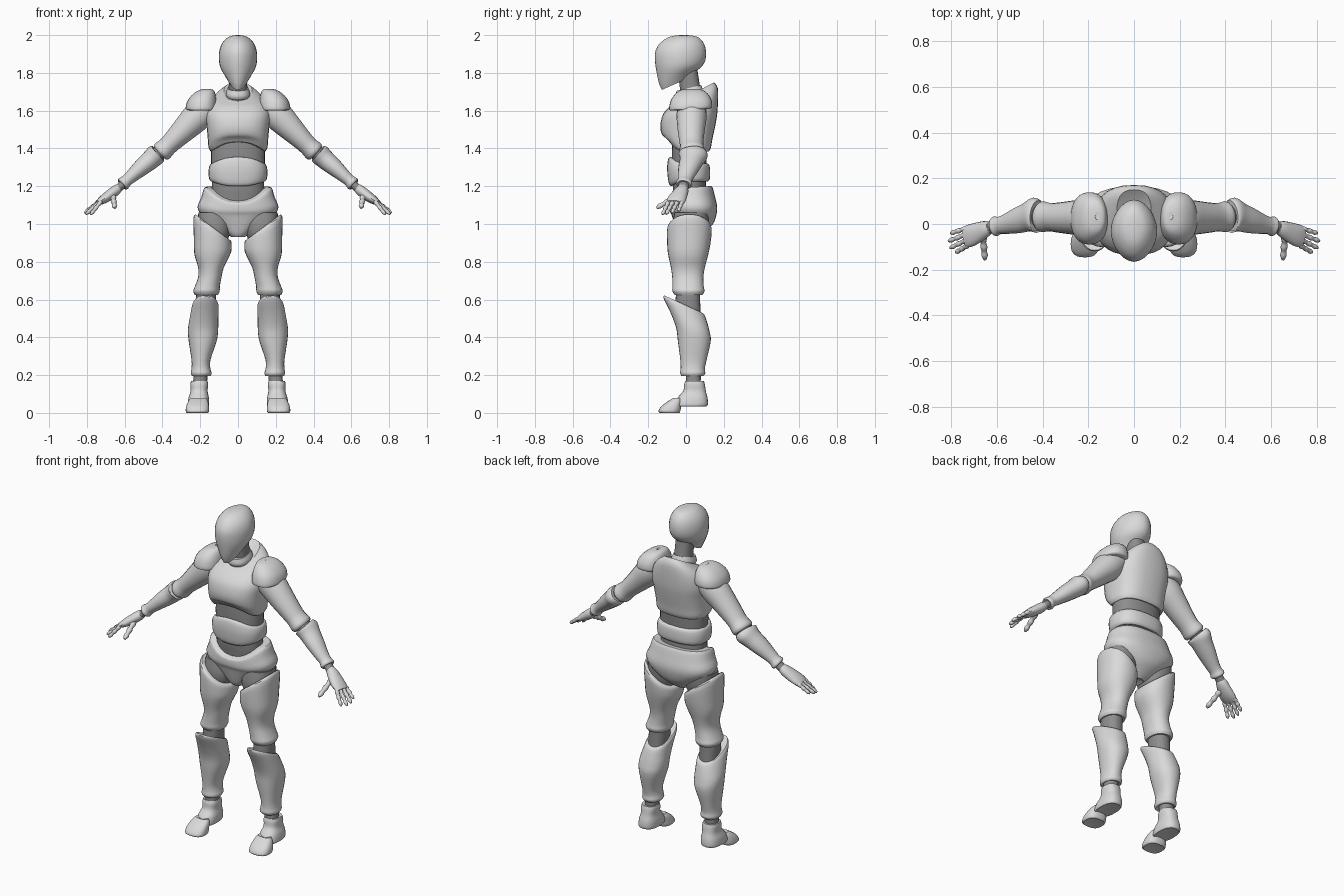
import bpy, bmesh, math
from mathutils import Vector


def material(name, v):
    m = bpy.data.materials.new(name)
    m.diffuse_color = (v, v, v, 1)
    return m


ARMOR = material("light_grey_armor", 0.7)
JOINT = material("dark_grey_joint", 0.27)


def smooth_rows(rows, steps=3):
    """Catmull-Rom interpolation of section rows."""
    n, out = len(rows), []
    for i in range(n - 1):
        a, b, c, d = (rows[max(i - 1, 0)], rows[i], rows[i + 1], rows[min(i + 2, n - 1)])
        for k in range(steps):
            t = k / steps
            out.append([0.5 * (2 * q + (r - p) * t + (2 * p - 5 * q + 4 * r - s) * t * t
                               + (3 * q - p - 3 * r + s) * t ** 3)
                        for p, q, r, s in zip(a, b, c, d)])
    return out + [list(rows[-1])]


def skin(name, shells, mat, mirror):
    """Skin lists of rings into closed, smooth shaded shells."""
    bm = bmesh.new()
    for rings, sink in shells:
        vr = [[bm.verts.new(p) for p in ring] for ring in rings]
        n = len(vr[0])
        for a, b in zip(vr, vr[1:]):
            for i in range(n):
                bm.faces.new((a[i], a[(i + 1) % n], b[(i + 1) % n], b[i]))
        mids = [sum(r, Vector()) / n for r in rings]
        for end, nxt in ((0, 1), (-1, -2)):
            inward = (mids[nxt] - mids[end]).normalized() * sink
            c = bm.verts.new(mids[end] + inward)
            for i in range(n):
                bm.faces.new((vr[end][i], vr[end][(i + 1) % n], c))
    bmesh.ops.recalc_face_normals(bm, faces=bm.faces)
    me = bpy.data.meshes.new(name)
    bm.to_mesh(me)
    bm.free()
    me.materials.append(mat)
    me.shade_smooth()
    me.set_sharp_from_angle(angle=math.radians(40))
    ob = bpy.data.objects.new(name, me)
    bpy.context.collection.objects.link(ob)
    if mirror:
        ob.modifiers.new("mirror", 'MIRROR').use_mirror_merge = False
    return ob


def stack(name, rows, mat=ARMOR, mirror=False, power=2.3, sides=28, sink=0.01):
    """Upright part. Row: z, centre x, half width, front y, back y,
    side tilt, depth tilt, front arch."""
    rings = []
    for z, cx, rx, yf, yb, tx, ty, arch in smooth_rows([tuple(r) + (0,) * (8 - len(r)) for r in rows]):
        ring = []
        for i in range(sides):
            a = math.tau * i / sides
            c, s = (math.copysign(abs(f) ** (2 / power), f) for f in (math.cos(a), math.sin(a)))
            ring.append(Vector((cx + rx * c, (yf + yb) / 2 + (yb - yf) / 2 * s,
                                z + tx * c + ty * s + arch * max(0, -s) ** 3)))
        rings.append(ring)
    return skin(name, [(rings, sink)], mat, mirror)


def tubes(name, paths, mat=ARMOR, sides=18, sink=0.0):
    """Mirrored limb parts. Row: x, y, z, depth radius, height radius."""
    shells = []
    for path in paths:
        rows = smooth_rows(path)
        pts = [Vector(r[:3]) for r in rows]
        rings = []
        for k, r in enumerate(rows):
            t = (pts[min(k + 1, len(pts) - 1)] - pts[max(k - 1, 0)]).normalized()
            ref = Vector((1, 0, 0)) if abs(t.y) > 0.7 else Vector((0, 1, 0))
            u = (ref - t * ref.dot(t)).normalized()
            v = t.cross(u)
            rings.append([pts[k] + u * r[3] * math.cos(math.tau * i / sides)
                          + v * r[4] * math.sin(math.tau * i / sides) for i in range(sides)])
        shells.append((rings, sink))
    return skin(name, shells, mat, True)


# Head with narrow jaw and keeled face
stack("head", [
    (1.745, 0, .042, -.128, .03, 0, .035), (1.775, 0, .062, -.143, .05, 0, .03),
    (1.825, 0, .092, -.158, .085, 0, .01), (1.87, 0, .101, -.165, .103),
    (1.915, 0, .099, -.162, .106), (1.955, 0, .085, -.14, .095),
    (1.985, 0, .058, -.10, .07), (1.997, 0, .03, -.06, .035), (2.0, 0, .004, -.02, 0)],
    power=1.85, sink=0)
# Neck and collar ring
stack("neck", [(1.62, 0, .06, -.02, .11), (1.70, 0, .05, -.03, .08), (1.82, 0, .048, -.045, .06)], JOINT)
stack("collar", [(1.672, 0, .058, -.045, .09, 0, .015), (1.69, 0, .065, -.055, .092, 0, .015),
                 (1.72, 0, .055, -.05, .08, 0, .015)])

# Torso core, chest, belly and hip plates
stack("torso_core", [(1.04, 0, .13, -.05, .11), (1.15, 0, .14, -.065, .115), (1.2, 0, .138, -.07, .105),
                     (1.36, 0, .143, -.075, .11), (1.5, 0, .14, -.07, .12)], JOINT)
stack("chest_plate", [
    (1.385, 0, .146, -.088, .122, 0, 0, .05), (1.405, 0, .156, -.105, .132, 0, 0, .05),
    (1.45, 0, .160, -.128, .14, 0, 0, .025), (1.52, 0, .166, -.136, .155),
    (1.58, 0, .172, -.122, .165), (1.64, 0, .155, -.088, .17, 0, .02),
    (1.68, 0, .115, -.06, .168, 0, .04), (1.70, 0, .075, -.045, .15, 0, .05)], power=2.6, sink=.03)
stack("belly_plate", [
    (1.225, 0, .142, -.08, .115, 0, 0, -.025), (1.24, 0, .153, -.092, .126, 0, 0, -.022),
    (1.28, 0, .156, -.1, .128, 0, 0, .01), (1.31, 0, .15, -.094, .124, 0, 0, .035),
    (1.32, 0, .14, -.082, .115, 0, 0, .035)], power=2.5)
stack("hip_plate", [
    (1.195, 0, .165, -.07, .128, 0, .005, -.075), (1.19, 0, .18, -.085, .14, 0, .005, -.075),
    (1.14, 0, .195, -.088, .155, 0, 0, -.05), (1.09, 0, .214, -.085, .165, 0, 0, -.025),
    (1.045, 0, .19, -.075, .16), (.995, 0, .12, -.06, .14), (.95, 0, .06, -.045, .09),
    (.93, 0, .035, -.03, .06)], power=2.4, sink=.02)
stack("hip_joint", [(.88, .13, .06, -.05, .08), (.97, .125, .088, -.075, .115),
                    (1.06, .125, .085, -.06, .12)], JOINT, True)

# Legs
stack("thigh", [
    (.985, .137, .088, -.085, .12, .066, 0), (.97, .136, .1, -.1, .136, .062, 0),
    (.90, .134, .1, -.1, .13, .03, 0), (.84, .136, .095, -.095, .118),
    (.77, .143, .068, -.08, .1), (.72, .149, .062, -.073, .092), (.67, .162, .066, -.072, .094),
    (.645, .167, .07, -.072, .098), (.625, .167, .062, -.06, .088)], mirror=True, power=2.2)
stack("knee_joint", [(.48, .172, .05, -.05, .08), (.59, .17, .053, -.055, .075),
                     (.68, .166, .05, -.05, .075)], JOINT, True)
stack("shin", [
    (.575, .172, .064, -.115, .09, 0, -.047), (.56, .173, .071, -.118, .1, 0, -.045),
    (.5, .18, .076, -.082, .115, 0, -.03), (.44, .185, .08, -.052, .125, 0, -.01),
    (.38, .187, .074, -.043, .131), (.28, .196, .05, -.03, .109), (.235, .196, .05, -.028, .1),
    (.21, .195, .055, -.031, .102), (.195, .195, .048, -.022, .092)], mirror=True, power=2.2, sink=.02)
stack("ankle_joint", [(.12, .203, .04, -.005, .08), (.17, .2, .037, .0, .078), (.23, .197, .04, 0, .08)],
      JOINT, True)
stack("heel", [
    (.035, .21, .052, -.055, .108), (.045, .21, .056, -.06, .116), (.08, .208, .054, -.045, .114),
    (.115, .206, .045, -.015, .105), (.15, .205, .047, -.01, .1), (.168, .205, .044, -.004, .095)],
    mirror=True, power=2.5)
stack("toe_cap", [
    (.0, .215, .056, -.138, -.035), (.01, .215, .062, -.146, -.03), (.035, .214, .06, -.13, -.025),
    (.062, .211, .052, -.095, -.022), (.08, .209, .04, -.065, -.025)], mirror=True, power=2.6)

# Shoulder guards
stack("shoulder_guard", [
    (1.605, .195, .075, -.08, .125, 0, .005), (1.615, .195, .082, -.09, .138, 0, .005),
    (1.655, .19, .076, -.08, .135), (1.69, .178, .058, -.055, .115),
    (1.71, .167, .036, -.025, .085), (1.716, .162, .008, .02, .045)], mirror=True, sink=.015)

# Arms
tubes("upper_arm", [[
    (.16, .03, 1.62, .075, .07), (.21, .03, 1.575, .08, .08), (.27, .028, 1.515, .074, .07),
    (.33, .028, 1.455, .066, .058), (.37, .03, 1.415, .062, .052), (.40, .032, 1.387, .068, .056),
    (.412, .033, 1.376, .058, .048)]], sink=.01)
tubes("elbow_joint", [[(.37, .03, 1.415, .045, .04), (.43, .035, 1.365, .048, .04),
                       (.47, .03, 1.335, .045, .04)]], JOINT)
tubes("forearm", [[
    (.423, .038, 1.377, .066, .048), (.434, .038, 1.367, .078, .056), (.465, .03, 1.338, .064, .052),
    (.51, .015, 1.3, .056, .046), (.56, .0, 1.256, .044, .036), (.59, -.006, 1.23, .038, .032),
    (.607, -.01, 1.214, .044, .037), (.615, -.012, 1.207, .036, .03)]], sink=.008)
tubes("wrist_joint", [[(.59, -.008, 1.23, .026, .022), (.62, -.013, 1.2, .028, .022),
                       (.65, -.022, 1.175, .028, .022)]], JOINT)

# Hands: palm, four fingers and thumb with bulging segments
tubes("palm", [[(.63, -.015, 1.193, .026, .022), (.65, -.022, 1.176, .036, .028),
                (.69, -.04, 1.146, .046, .027), (.72, -.052, 1.126, .049, .022),
                (.742, -.058, 1.112, .044, .015)]])


def digit(base, tip, r):
    base, tip = Vector(base), Vector(tip)
    return [(*base.lerp(tip, k / 6), w, w)
            for k, w in enumerate(r * f for f in (.75, 1, .72, .95, .68, .88, .4))]


tubes("fingers", [digit((.725 + .003 * i, -.092 + .024 * i, 1.12), tip, .0125) for i, tip in enumerate(
    [(.78, -.125, 1.05), (.805, -.105, 1.052), (.812, -.075, 1.058), (.803, -.04, 1.068)])], sides=10)
tubes("thumb", [digit((.662, -.045, 1.15), (.652, -.156, 1.085), .0165)], sides=10)
